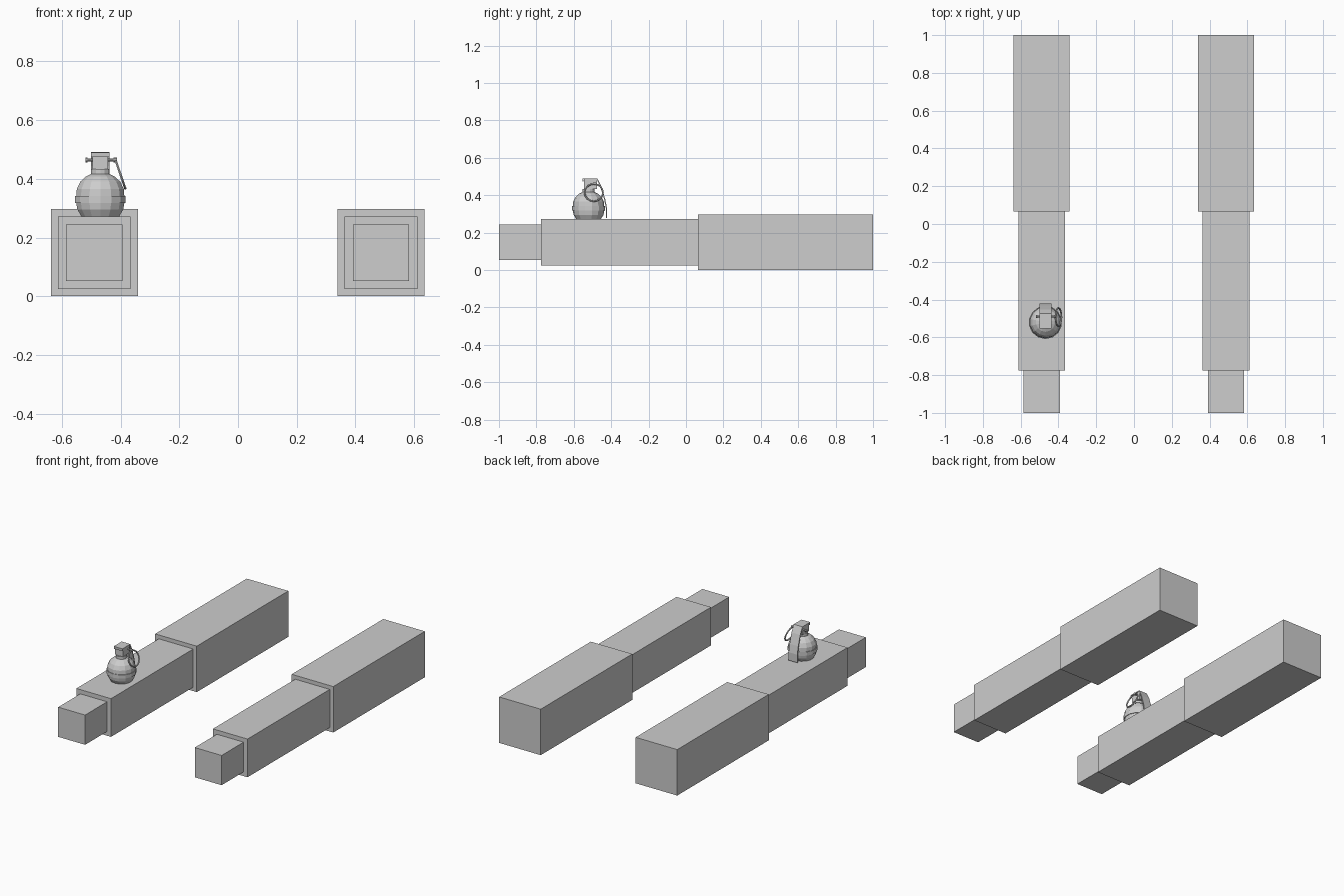
import bpy, bmesh, math
from mathutils import Vector

if "Cube" in bpy.data.objects:
    bpy.data.objects.remove(bpy.data.objects["Cube"])

grey = bpy.data.materials.new("plain grey")
grey.diffuse_color = (0.61, 0.61, 0.61, 1)
grey.use_nodes = True
grey.node_tree.nodes["Principled BSDF"].inputs["Base Color"].default_value = grey.diffuse_color


def add_object(name, bm):
    bmesh.ops.recalc_face_normals(bm, faces=bm.faces)
    mesh = bpy.data.meshes.new(name)
    bm.to_mesh(mesh)
    bm.free()
    mesh.materials.append(grey)
    obj = bpy.data.objects.new(name, mesh)
    bpy.context.collection.objects.link(obj)
    return obj


def box(name, x, y, z):
    """Box from (min, max) pairs."""
    bm = bmesh.new()
    bmesh.ops.create_cube(bm, size=1)
    for v in bm.verts:
        v.co = [r[0] if c < 0 else r[1] for c, r in zip(v.co, (x, y, z))]
    return add_object(name, bm)


def lathe(name, profile, sides, centre):
    """Capped solid turned around a vertical axis from (radius, z) points."""
    bm = bmesh.new()
    rings = [[bm.verts.new((centre[0] + r * math.cos(2 * math.pi * (i + 0.5) / sides),
                            centre[1] + r * math.sin(2 * math.pi * (i + 0.5) / sides), z))
              for i in range(sides)] for r, z in profile]
    for a, b in zip(rings, rings[1:]):
        for i in range(sides):
            j = (i + 1) % sides
            bm.faces.new((a[i], a[j], b[j], b[i]))
    bm.faces.new(rings[0])
    bm.faces.new(rings[-1])
    return add_object(name, bm)


def strap(name, path, x, half_width, thickness):
    """Bent plate following (y, z) points."""
    bm = bmesh.new()
    rows = [[bm.verts.new((x + s * half_width, y, z)) for s in (-1, 1)] for y, z in path]
    for a, b in zip(rows, rows[1:]):
        bm.faces.new((a[0], a[1], b[1], b[0]))
    obj = add_object(name, bm)
    mod = obj.modifiers.new("thickness", "SOLIDIFY")
    mod.thickness = thickness
    mod.offset = 0
    return obj


def rod(name, start, end, radius):
    start, end = Vector(start), Vector(end)
    bpy.ops.mesh.primitive_cylinder_add(vertices=8, radius=radius, depth=(end - start).length,
                                        location=(start + end) / 2)
    obj = bpy.context.object
    obj.name = name
    obj.rotation_euler = (end - start).to_track_quat('Z', 'Y').to_euler()
    obj.data.materials.append(grey)
    return obj


# Two arms, each of three nested square blocks
MID_Z = 0.1485
SEGMENTS = (("upper_arm", 0.1485, 0.065, 1.0),
            ("forearm", 0.1235, -0.775, 0.065),
            ("hand", 0.096, -1.0, -0.775))
for side, cx in (("left", -0.489), ("right", 0.487)):
    for part, h, y0, y1 in SEGMENTS:
        box(f"{side}_{part}", (cx - h, cx + h), (y0, y1), (MID_Z - h, MID_Z + h))

# Grenade resting on the left forearm
GX, GY = -0.469, -0.521
lathe("grenade_body", [(0.066, 0.272), (0.080, 0.295), (0.084, 0.317), (0.088, 0.317),
                       (0.088, 0.341), (0.084, 0.341), (0.082, 0.365), (0.070, 0.390),
                       (0.050, 0.408), (0.033, 0.416), (0.033, 0.434)], 14, (GX, GY))
box("fuse_head", (GX - 0.027, GX + 0.027), (GY - 0.024, GY + 0.046), (0.434, 0.486))

# Safety lever bending over the head and down the back
strap("safety_lever", [(-0.550, 0.474), (-0.552, 0.488), (-0.476, 0.488), (-0.455, 0.445),
                       (-0.435, 0.38), (-0.425, 0.33), (-0.425, 0.278)], GX, 0.031, 0.006)

# Pull pin with end stop and ring
rod("safety_pin", (-0.518, -0.490, 0.464), (-0.412, -0.490, 0.464), 0.005)
rod("pin_stop", (-0.520, -0.490, 0.464), (-0.512, -0.490, 0.464), 0.008)
rod("pin_eye", (-0.424, -0.490, 0.464), (-0.412, -0.490, 0.464), 0.008)
bpy.ops.mesh.primitive_torus_add(major_segments=16, minor_segments=6, major_radius=0.049,
                                 minor_radius=0.0045, location=(-0.400, -0.493, 0.414),
                                 rotation=(0, math.radians(71), 0))
ring = bpy.context.object
ring.name = "pull_ring"
ring.data.materials.append(grey)
